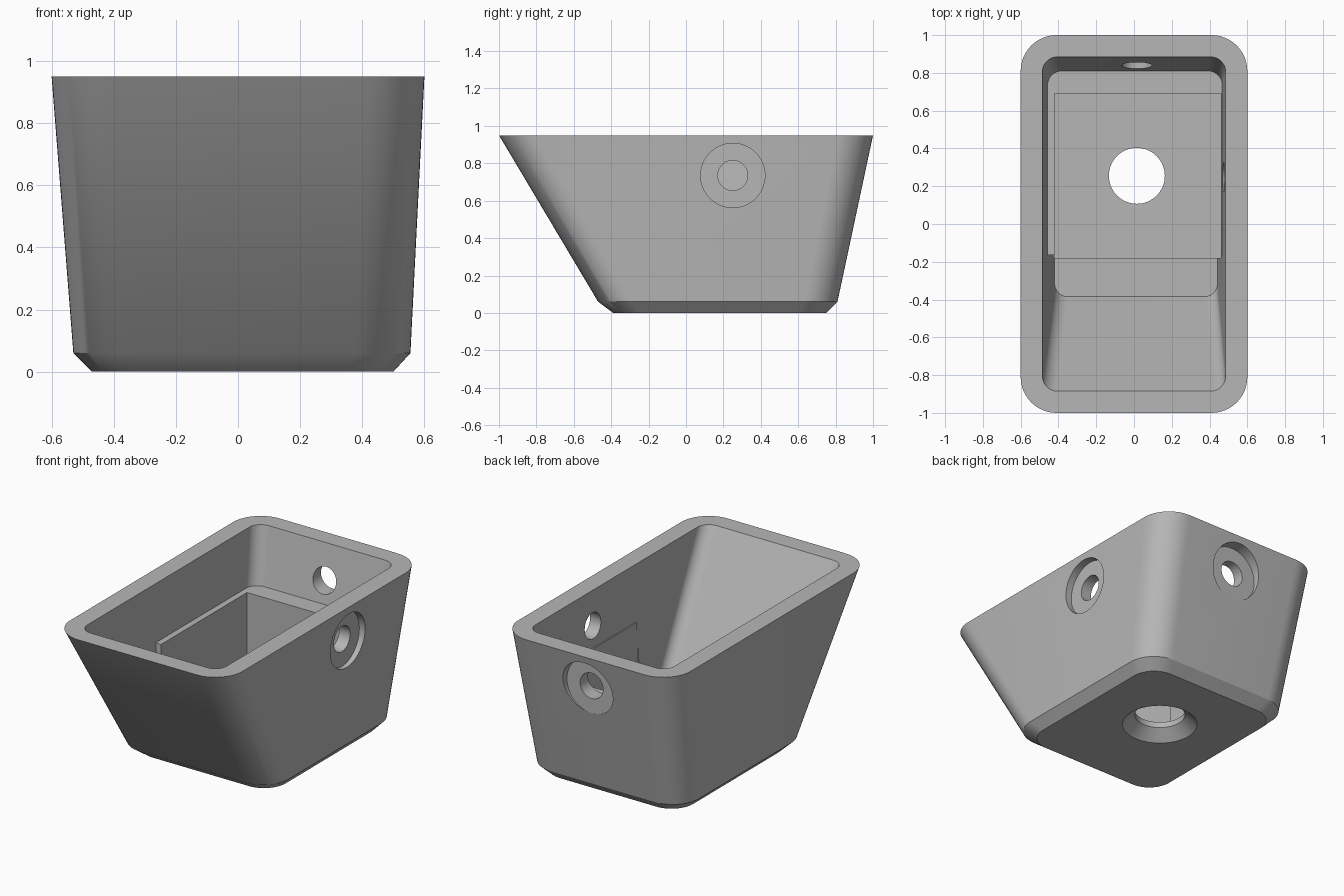
import bpy, bmesh, math
from mathutils import Matrix

old = bpy.data.objects.get("Cube")
if old:
    bpy.data.objects.remove(old, do_unlink=True)

grey = bpy.data.materials.new("plain grey")
grey.use_nodes = True
grey.diffuse_color = (0.47, 0.47, 0.47, 1)
grey.node_tree.nodes["Principled BSDF"].inputs["Base Color"].default_value = (0.47, 0.47, 0.47, 1)


def make(name, bm):
    bmesh.ops.recalc_face_normals(bm, faces=bm.faces)
    mesh = bpy.data.meshes.new(name)
    bm.to_mesh(mesh)
    bm.free()
    mesh.materials.append(grey)
    ob = bpy.data.objects.new(name, mesh)
    bpy.context.collection.objects.link(ob)
    return ob


def rounded_rect(x0, x1, y0, y1, r, seg=12):
    pts = []
    corners = ((x1 - r, y1 - r), (x0 + r, y1 - r), (x0 + r, y0 + r), (x1 - r, y0 + r))
    for k, (cx, cy) in enumerate(corners):
        for i in range(seg + 1):
            a = math.pi / 2 * (k + i / seg)
            pts.append((cx + r * math.cos(a), cy + r * math.sin(a)))
    return pts


def loft(name, sections):
    """Solid through rounded rectangles given as (z, x0, x1, y0, y1, radius)."""
    bm = bmesh.new()
    rings = [[bm.verts.new((x, y, z)) for x, y in rounded_rect(*rect)] for z, *rect in sections]
    for a, b in zip(rings, rings[1:]):
        for i in range(len(a)):
            j = (i + 1) % len(a)
            bm.faces.new((a[i], a[j], b[j], b[i]))
    bm.faces.new(rings[0])
    bm.faces.new(rings[-1])
    return make(name, bm)


def box(name, x0, x1, y0, y1, z0, z1):
    bm = bmesh.new()
    bmesh.ops.create_cube(bm, size=1)
    bmesh.ops.scale(bm, vec=(x1 - x0, y1 - y0, z1 - z0), verts=bm.verts)
    bmesh.ops.translate(bm, vec=((x0 + x1) / 2, (y0 + y1) / 2, (z0 + z1) / 2), verts=bm.verts)
    return make(name, bm)


def drill(name, start, length, r0, r1, axis="Z"):
    """Round cutter that begins at start and runs along the positive axis."""
    bm = bmesh.new()
    bmesh.ops.create_cone(bm, cap_ends=True, segments=64, radius1=r0, radius2=r1, depth=length)
    bmesh.ops.translate(bm, vec=(0, 0, length / 2), verts=bm.verts)
    turn = {"X": Matrix.Rotation(math.pi / 2, 4, "Y"),
            "Y": Matrix.Rotation(-math.pi / 2, 4, "X"),
            "Z": Matrix.Identity(4)}[axis]
    bmesh.ops.transform(bm, matrix=Matrix.Translation(start) @ turn, verts=bm.verts)
    return make(name, bm)


def cut(target, cutter):
    mod = target.modifiers.new("cut", "BOOLEAN")
    mod.operation = "DIFFERENCE"
    mod.solver = "EXACT"
    mod.object = cutter
    bpy.context.view_layer.objects.active = target
    bpy.ops.object.modifier_apply(modifier=mod.name)
    bpy.data.objects.remove(cutter, do_unlink=True)


# Tapered outer shell with a chamfered foot
body = loft("tapered_bin", [
    (0.0, -0.47, 0.50, -0.39, 0.75, 0.15),
    (0.06, -0.53, 0.555, -0.47, 0.81, 0.18),
    (0.95, -0.6, 0.6, -1.0, 1.0, 0.19),
])

# Cavity, leaving a raised ledge around the rear half
cavity = loft("cavity_cutter", [
    (0.11, -0.42, 0.442, -0.385, 0.706, 0.07),
    (0.95, -0.485, 0.485, -0.885, 0.885, 0.08),
    (1.1, -0.497, 0.493, -0.974, 0.917, 0.08),
])
cut(cavity, box("ledge_block", -0.7, 0.7, -0.165, 1.2, 0.0, 0.6))
cut(body, cavity)

# Square-sided rear pocket
cut(body, box("pocket_cutter", -0.42, 0.46, -0.18, 0.69, 0.1, 0.68))

# Drain hole with a countersink underneath
cut(body, drill("drain_hole", (0.015, 0.255, -0.05), 0.3, 0.148, 0.148))
cut(body, drill("drain_countersink", (0.015, 0.255, -0.01), 0.075, 0.232, 0.147))

# Counterbored holes through the side and back walls
hole_z = 0.735
cut(body, drill("side_hole", (0.3, 0.25, hole_z), 0.5, 0.08, 0.08, "X"))
cut(body, drill("side_counterbore", (0.549, 0.25, hole_z), 0.2, 0.172, 0.172, "X"))
cut(body, drill("back_hole", (0.015, 0.7, hole_z), 0.5, 0.08, 0.08, "Y"))
cut(body, drill("back_counterbore", (0.015, 0.917, hole_z), 0.2, 0.172, 0.172, "Y"))

# Smooth corners, crisp edges
bpy.ops.object.select_all(action="DESELECT")
body.select_set(True)
bpy.context.view_layer.objects.active = body
bpy.ops.object.shade_smooth_by_angle(angle=math.radians(30))
